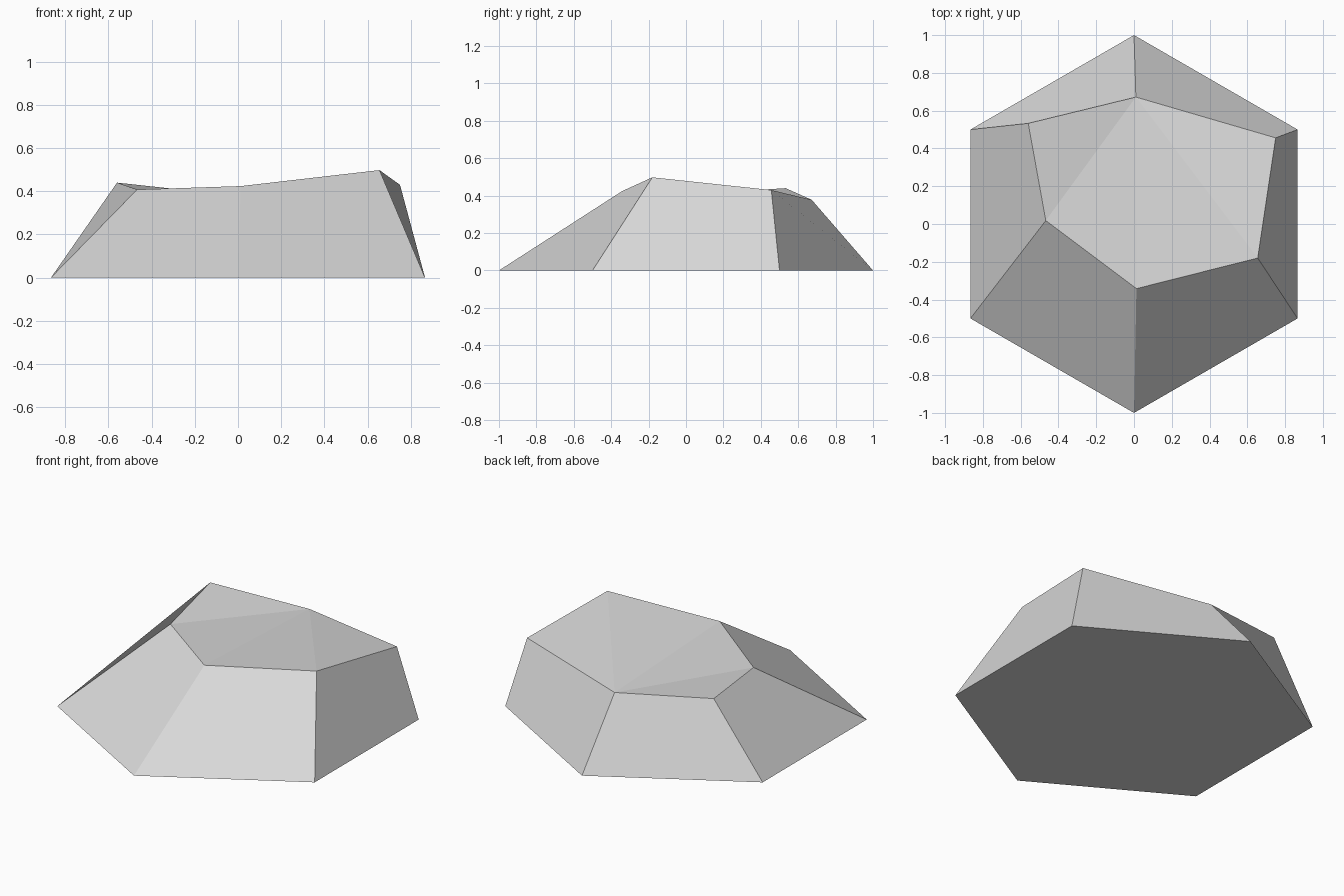
import bpy, bmesh
from math import sin, cos, radians

cube = bpy.data.objects.get("Cube")
if cube:
    bpy.data.objects.remove(cube, do_unlink=True)

# Plain grey stone
stone = bpy.data.materials.new("grey_stone")
stone.use_nodes = True
colour = (0.69, 0.69, 0.69, 1)
stone.diffuse_color = colour
stone.node_tree.nodes["Principled BSDF"].inputs["Base Color"].default_value = colour

# Uneven top rim, anticlockwise from the back corner
rim = [(0.01, 0.672, 0.378), (-0.56, 0.533, 0.44), (-0.467, 0.018, 0.408),
       (0.013, -0.342, 0.424), (0.655, -0.18, 0.498), (0.75, 0.456, 0.43)]

bm = bmesh.new()
# Regular hexagonal base, first corner at the back
base = [bm.verts.new((cos(radians(90 + 60 * i)), sin(radians(90 + 60 * i)), 0)) for i in range(6)]
top = [bm.verts.new(p) for p in rim]
bm.faces.new(base[::-1])

# Sloping sides, each slightly twisted and folded from its next base corner
for i in range(6):
    j = (i + 1) % 6
    bm.faces.new((base[j], top[j], top[i], base[i]))

# Faceted top, fanned from the low back corner
for i in range(1, 5):
    bm.faces.new((top[0], top[i], top[i + 1]))

mesh = bpy.data.meshes.new("rock")
bm.to_mesh(mesh)
bm.free()
mesh.materials.append(stone)
rock = bpy.data.objects.new("rock", mesh)
bpy.context.collection.objects.link(rock)
